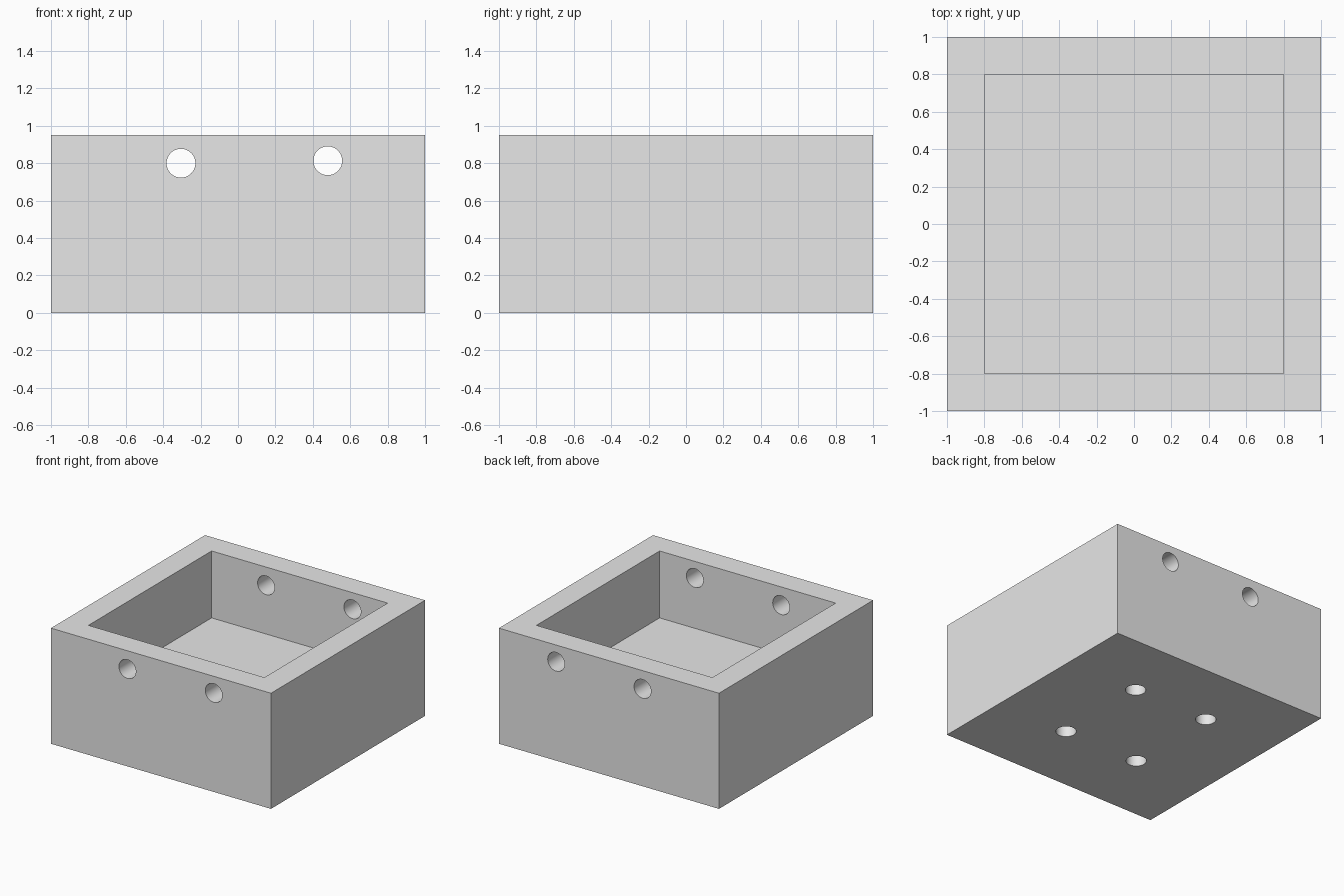
import bpy

cube = bpy.data.objects.get("Cube")
if cube:
    bpy.data.objects.remove(cube, do_unlink=True)

HEIGHT, FLOOR, HOLE_R = 0.95, 0.40, 0.077

grey = bpy.data.materials.new("light_grey")
grey.use_nodes = True
colour = (0.8, 0.8, 0.8, 1)
grey.diffuse_color = colour
grey.node_tree.nodes["Principled BSDF"].inputs["Base Color"].default_value = colour


def box(name, size, bottom, top):
    bpy.ops.mesh.primitive_cube_add(size=1, location=(0, 0, (bottom + top) / 2))
    ob = bpy.context.object
    ob.name = name
    ob.scale = (size, size, top - bottom)
    bpy.ops.object.transform_apply(location=True, rotation=True, scale=True)
    ob.data.materials.append(grey)
    return ob


def drill(name, location, depth, rotation=(0, 0, 0)):
    bpy.ops.mesh.primitive_cylinder_add(vertices=48, radius=HOLE_R, depth=depth,
                                        location=location, rotation=rotation)
    ob = bpy.context.object
    ob.name = name
    ob.data.materials.append(grey)
    return ob


# Outer block and the pocket that hollows it
body = box("open_box", 2, 0, HEIGHT)
cutters = [box("pocket_cutter", 1.6, FLOOR, HEIGHT + 0.2)]

# Two bores running through the front and back walls
for x, z in ((-0.305, 0.80), (0.48, 0.813)):
    cutters.append(drill("wall_hole_cutter", (x, 0, z), 2.4, (1.570796, 0, 0)))

# Four blind holes in the underside
for x in (-0.345, 0.345):
    for y in (-0.385, 0.43):
        cutters.append(drill("base_hole_cutter", (x, y, 0), 0.4))

# Cut everything, then remove the cutters
bpy.ops.object.select_all(action="DESELECT")
body.select_set(True)
bpy.context.view_layer.objects.active = body
for cutter in cutters:
    cutter.hide_render = True
    mod = body.modifiers.new("cut", "BOOLEAN")
    mod.operation = "DIFFERENCE"
    mod.solver = "EXACT"
    mod.object = cutter
    bpy.ops.object.modifier_apply(modifier=mod.name)
for cutter in cutters:
    bpy.data.objects.remove(cutter, do_unlink=True)

# Smooth bore walls, crisp box edges
bpy.ops.object.shade_smooth_by_angle(angle=0.5)
